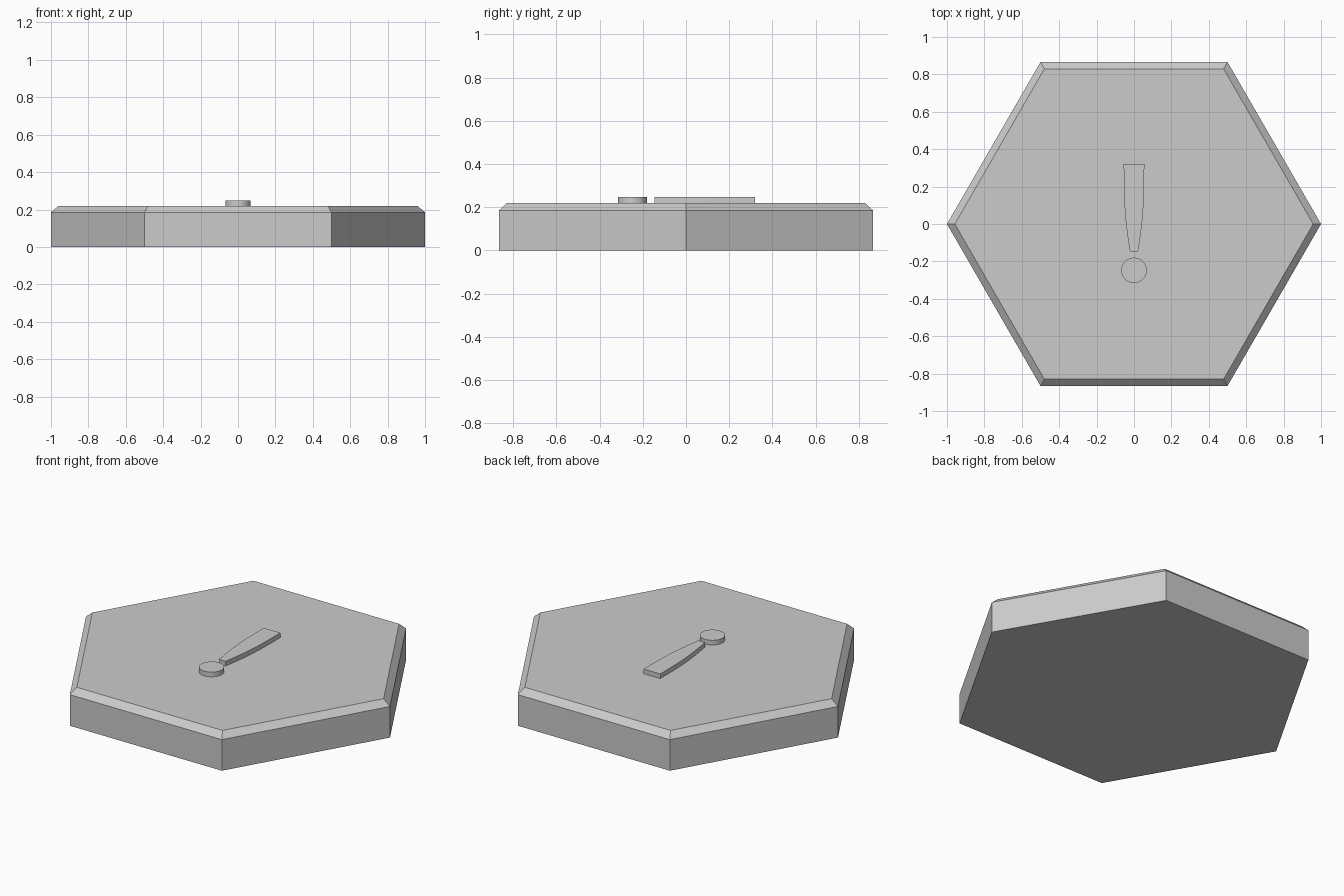
import bpy, bmesh, math

if "Cube" in bpy.data.objects:
    bpy.data.objects.remove(bpy.data.objects["Cube"])

grey = bpy.data.materials.new("light grey")
grey.diffuse_color = (0.6, 0.6, 0.6, 1)
grey.use_nodes = True
grey.node_tree.nodes["Principled BSDF"].inputs["Base Color"].default_value = grey.diffuse_color


def loft(name, rings, smooth=False):
    """Closed solid through a stack of matching rings of points."""
    bm = bmesh.new()
    loops = [[bm.verts.new(p) for p in ring] for ring in rings]
    n = len(loops[0])
    for low, high in zip(loops, loops[1:]):
        for i in range(n):
            j = (i + 1) % n
            bm.faces.new((low[i], low[j], high[j], high[i]))
    bm.faces.new(loops[0][::-1])
    bm.faces.new(loops[-1])
    bmesh.ops.recalc_face_normals(bm, faces=bm.faces)
    mesh = bpy.data.meshes.new(name)
    bm.to_mesh(mesh)
    bm.free()
    mesh.materials.append(grey)
    obj = bpy.data.objects.new(name, mesh)
    bpy.context.collection.objects.link(obj)
    if smooth:
        bpy.ops.object.select_all(action='DESELECT')
        obj.select_set(True)
        bpy.context.view_layer.objects.active = obj
        bpy.ops.object.shade_smooth_by_angle(angle=math.radians(30))
    return obj


def circle(radius, z, sides, y=0.0):
    return [(radius * math.cos(2 * math.pi * i / sides),
             y + radius * math.sin(2 * math.pi * i / sides), z) for i in range(sides)]


TOP, MARK_TOP = 0.22, 0.248

# Hexagonal slab with a chamfered upper rim
loft("hexagon_slab", [circle(1, 0, 6), circle(1, 0.185, 6), circle(0.958, TOP, 6)])

# Tapered bar with gently curved sides, mirrored across x = 0
right = [(0.022, -0.147), (0.029, -0.10), (0.036, -0.05), (0.043, 0.005),
         (0.048, 0.06), (0.052, 0.12), (0.054, 0.19), (0.055, 0.32)]
outline = right + [(-x, y) for x, y in reversed(right)]
loft("mark_bar", [[(x, y, z) for x, y in outline] for z in (TOP, MARK_TOP)], True)

# Round dot below the bar
loft("mark_dot", [circle(0.068, z, 48, -0.248) for z in (TOP, MARK_TOP)], True)
